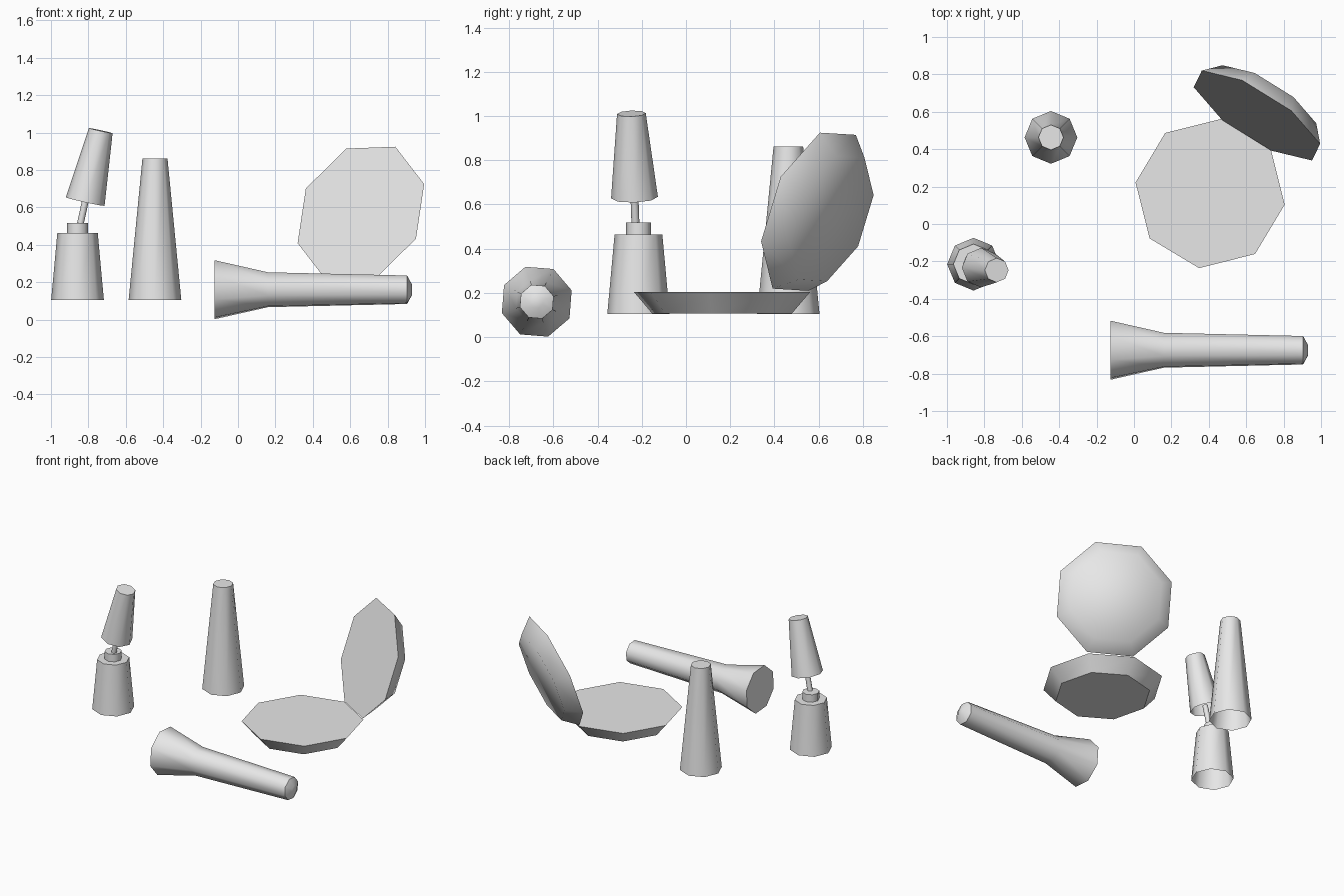
import bpy, bmesh, math
from mathutils import Vector, Matrix

cube = bpy.data.objects.get("Cube")
if cube:
    bpy.data.objects.remove(cube, do_unlink=True)

SIDES = 8
grey = bpy.data.materials.new("plain_grey")
grey.use_nodes = True
tone = (0.8, 0.8, 0.8, 1)
grey.diffuse_color = tone
grey.node_tree.nodes["Principled BSDF"].inputs["Base Color"].default_value = tone


def frame(origin, axis=(0, 0, 1), first=None):
    """Placement whose z follows axis; x points at the first vertex if given."""
    n = Vector(axis).normalized()
    if first is None:
        rot = Vector((0, 0, 1)).rotation_difference(n).to_matrix()
    else:
        u = Vector(first)
        u = (u - n * u.dot(n)).normalized()
        rot = Matrix((u, n.cross(u), n)).transposed()
    return Matrix.Translation(origin) @ rot.to_4x4()


def turned(name, profile, place, base=False, top=True, smooth=50):
    """Eight-sided turned part from (radius, height) pairs."""
    bm = bmesh.new()
    rings = []
    for r, h in profile:
        angles = [math.tau * i / SIDES for i in range(SIDES)]
        rings.append([bm.verts.new((r * math.cos(a), r * math.sin(a), h)) for a in angles])
    for low, high in zip(rings, rings[1:]):
        for i in range(SIDES):
            j = (i + 1) % SIDES
            bm.faces.new((low[i], low[j], high[j], high[i]))
    if base:
        bm.faces.new(rings[0][::-1])
    if top:
        bm.faces.new(rings[-1])
    bm.transform(place)
    mesh = bpy.data.meshes.new(name)
    bm.to_mesh(mesh)
    bm.free()
    mesh.materials.append(grey)
    obj = bpy.data.objects.new(name, mesh)
    bpy.context.collection.objects.link(obj)
    bpy.ops.object.select_all(action='DESELECT')
    obj.select_set(True)
    bpy.context.view_layer.objects.active = obj
    bpy.ops.object.shade_smooth_by_angle(angle=math.radians(smooth))
    return obj


# Tall tapered tube, open underneath
turned("tall_tube", [(0.141, 0), (0.067, 0.758)], frame((-0.444, 0.463, 0.104)))

# Polish bottle with neck
turned("bottle", [(0.141, 0), (0.108, 0.36), (0.057, 0.36), (0.057, 0.414)],
       frame((-0.858, -0.215, 0.104)))

# Leaning cap with its brush stem
cap_place = frame((-0.817, -0.233, 0.631), (0.083, -0.014, 0.38))
turned("bottle_cap", [(0.106, 0), (0.065, 0.389)], cap_place)
turned("brush_stem", [(0.018, -0.13), (0.018, 0.03)], cap_place)

# Compact: base dish and opened lid share one shape
dish = [(0.319, -0.098), (0.403, 0)]
spin = math.radians(-8.4)
turned("compact_base", dish,
       frame((0.407, 0.163, 0.204), first=(math.cos(spin), math.sin(spin), 0)),
       base=True, smooth=48)
turned("compact_lid", dish,
       frame((0.657, 0.58, 0.567), (-0.508, -0.8, 0.319), (0.338, -0.152, 0.158)),
       base=True, smooth=60)

# Flared brush lying on its side
spin = math.radians(18)
turned("makeup_brush",
       [(0.166, -0.126), (0.098, 0.16), (0.08, 0.904), (0.03, 0.93)],
       frame((0, -0.675, 0.16), (1, 0, 0), (0, math.cos(spin), math.sin(spin))),
       base=True)
